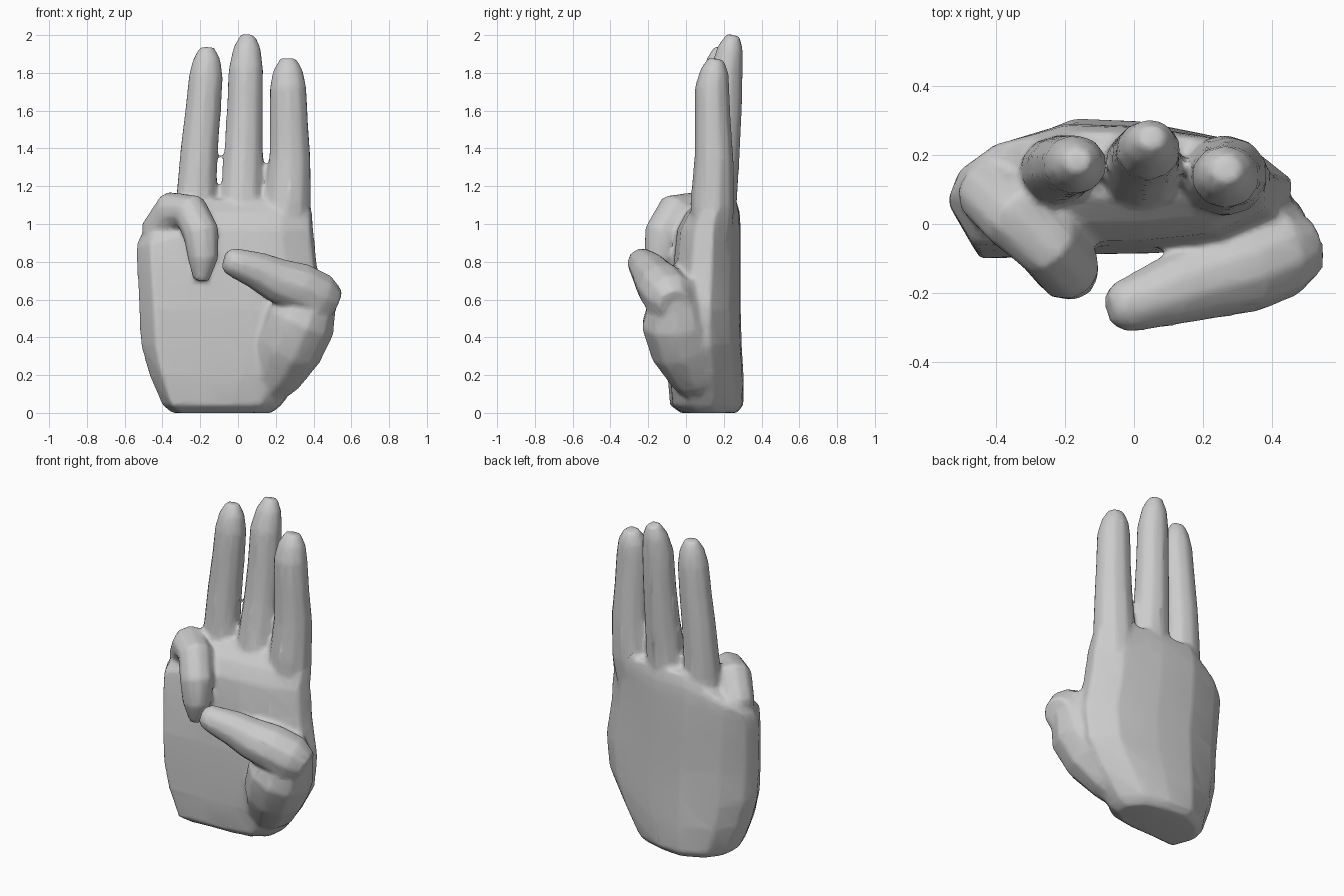
import bpy
import bmesh
import math
from mathutils import Vector

default_cube = bpy.data.objects.get("Cube")
if default_cube:
    bpy.data.objects.remove(default_cube, do_unlink=True)

# One plain grey for the whole hand
SKIN_COLOUR = (0.6, 0.6, 0.6, 1)
skin = bpy.data.materials.new("plain grey")
skin.use_nodes = True
skin.diffuse_color = SKIN_COLOUR
skin.node_tree.nodes["Principled BSDF"].inputs["Base Color"].default_value = SKIN_COLOUR


def loft(name, rings):
    """Skin a list of equal-sized point rings and close both ends."""
    bm = bmesh.new()
    loops = [[bm.verts.new(point) for point in ring] for ring in rings]
    count = len(loops[0])
    for lower, upper in zip(loops, loops[1:]):
        for i in range(count):
            j = (i + 1) % count
            bm.faces.new((lower[i], lower[j], upper[j], upper[i]))
    bm.faces.new(list(reversed(loops[0])))
    bm.faces.new(loops[-1])
    bmesh.ops.recalc_face_normals(bm, faces=bm.faces)
    mesh = bpy.data.meshes.new(name)
    bm.to_mesh(mesh)
    bm.free()
    mesh.materials.append(skin)
    obj = bpy.data.objects.new(name, mesh)
    bpy.context.collection.objects.link(obj)
    return obj


def limb(name, path, side, depth=1.0, sides=10):
    """Tube along (x, y, z, radius) stations; side is the width direction."""
    centres = [Vector(station[:3]) for station in path]
    side = Vector(side)
    rings = []
    for i, centre in enumerate(centres):
        before = centres[max(i - 1, 0)]
        after = centres[min(i + 1, len(centres) - 1)]
        tangent = (after - before).normalized()
        side = (side - tangent * side.dot(tangent)).normalized()
        across = tangent.cross(side)
        radius = path[i][3]
        ring = []
        for k in range(sides):
            angle = math.tau * (k + 0.5) / sides
            offset = side * math.cos(angle) + across * math.sin(angle) * depth
            ring.append(centre + offset * radius)
        rings.append(ring)
    return loft(name, rings)


def fuse(name, parts):
    """Blend overlapping parts into one continuous, lightly smoothed skin."""
    bpy.ops.object.select_all(action='DESELECT')
    for part in parts:
        part.select_set(True)
    body = parts[0]
    bpy.context.view_layer.objects.active = body
    bpy.ops.object.join()
    body.name = name
    remesh = body.modifiers.new("merge", 'REMESH')
    remesh.mode = 'VOXEL'
    remesh.voxel_size = 0.014
    smooth = body.modifiers.new("soften", 'SMOOTH')
    smooth.factor = 0.5
    smooth.iterations = 6
    decimate = body.modifiers.new("simplify", 'DECIMATE')
    decimate.ratio = 0.12
    for modifier in [m.name for m in body.modifiers]:
        bpy.ops.object.modifier_apply(modifier=modifier)
    bpy.ops.object.shade_smooth_by_angle(angle=math.radians(50))


# Palm: one outline, scaled between left, right, front and back limits
outline = [(0, .36), (.03, .58), (.14, .82), (.36, 1), (.6, .98), (.86, .86),
           (1, .58), (.98, .3), (.82, .1), (.6, .04), (.35, .03), (.08, 0)]

# outer height, inner height, x limits, y limits
sections = [
    (0, 0, -.35, .18, -.03, .27),
    (.04, .04, -.40, .23, -.085, .305),
    (.2, .2, -.47, .35, -.1, .305),
    (.36, .36, -.515, .44, -.1, .295),
    (.55, .55, -.525, .46, -.1, .29),
    (.75, .78, -.535, .42, -.08, .29),
    (.87, .97, -.54, .4, -.06, .29),
    (.92, 1.06, -.53, .395, -.01, .285),
    (.95, 1.13, -.5, .38, .07, .265),
]
palm_rings = []
for outer_z, inner_z, x0, x1, y0, y1 in sections:
    ring = []
    for u, v in outline:
        height = outer_z + (inner_z - outer_z) * min(1, u * 3)
        ring.append((x0 + u * (x1 - x0), y0 + v * (y1 - y0), height))
    palm_rings.append(ring)
palm = loft("palm", palm_rings)

# Three raised fingers, rooted inside the palm
index_finger = limb("index_finger", [
    (.24, .13, .8, .1), (.262, .14, 1.1, .128), (.275, .148, 1.35, .113),
    (.27, .142, 1.52, .105), (.265, .138, 1.72, .1), (.265, .15, 1.81, .082),
    (.267, .158, 1.875, .045)], (1, 0, 0), depth=.93)
middle_finger = limb("middle_finger", [
    (.01, .14, .8, .1), (.02, .16, 1.12, .12), (.03, .19, 1.4, .105),
    (.037, .205, 1.6, .099), (.042, .215, 1.82, .094), (.048, .235, 1.93, .075),
    (.052, .25, 2, .04)], (1, 0, 0), depth=.93)
ring_finger = limb("ring_finger", [
    (-.24, .14, .8, .1), (-.222, .155, 1.12, .11), (-.205, .165, 1.4, .102),
    (-.185, .17, 1.6, .097), (-.17, .172, 1.78, .093), (-.165, .177, 1.87, .075),
    (-.165, .185, 1.935, .04)], (1, 0, 0), depth=.93)

# Curled little finger
little_finger = limb("little_finger", [
    (-.42, .11, .8, .08), (-.415, .09, .97, .1), (-.34, .025, 1.07, .11),
    (-.25, -.06, 1.065, .1), (-.195, -.125, .95, .098), (-.185, -.14, .82, .083),
    (-.195, -.13, .7, .042)], (1, 1, 0))

# Fleshy thumb base, then the thumb folded across the palm
thumb_base = limb("thumb_base", [
    (.11, .1, .07, .08), (.19, .06, .2, .15), (.27, -.01, .35, .185),
    (.33, -.05, .49, .192), (.39, -.05, .62, .14), (.41, -.03, .72, .07)],
    (0, 1, 0))
thumb = limb("thumb", [
    (.51, -.06, .57, .09), (.43, -.08, .61, .135), (.32, -.125, .665, .135),
    (.2, -.16, .705, .12), (.1, -.195, .755, .102), (0, -.23, .79, .083),
    (-.045, -.24, .805, .072), (-.072, -.245, .813, .045)], (0, 0, 1))

fuse("hand", [palm, index_finger, middle_finger, ring_finger,
              little_finger, thumb_base, thumb])
